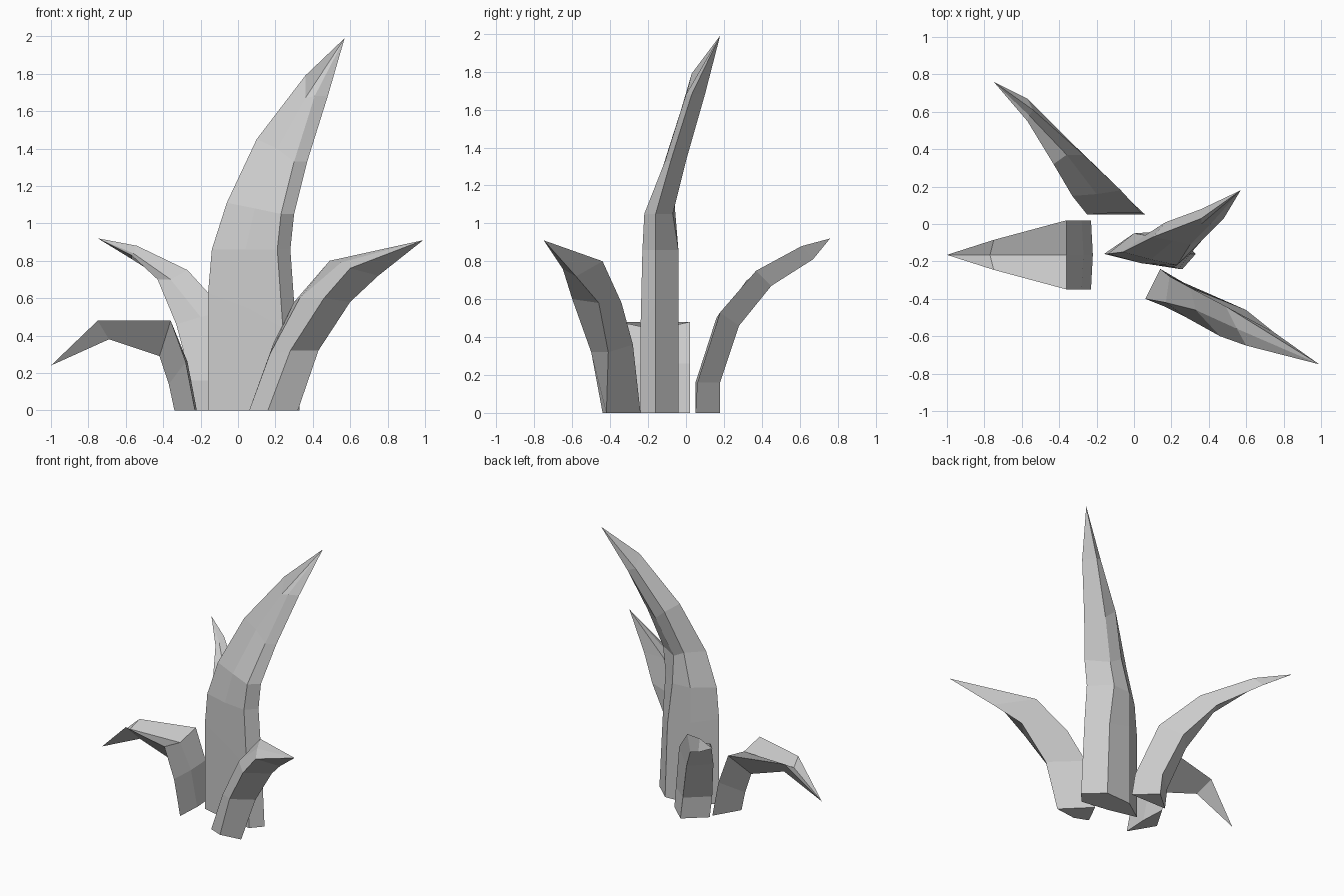
import bpy, bmesh


def leaf(name, ribs, tip):
    """Skin neighbouring lengthwise ribs into a closed blade ending in a point."""
    bm = bmesh.new()
    rows = [[bm.verts.new(p) for p in rib] for rib in ribs]
    end = bm.verts.new(tip)
    for a, b in zip(rows, rows[1:] + rows[:1]):
        for i in range(len(a) - 1):
            bm.faces.new((a[i], b[i], b[i + 1], a[i + 1]))
        bm.faces.new((a[-1], b[-1], end))
    bm.faces.new([r[0] for r in rows])
    bmesh.ops.recalc_face_normals(bm, faces=bm.faces[:])
    mesh = bpy.data.meshes.new(name)
    bm.to_mesh(mesh)
    bm.free()
    ob = bpy.data.objects.new(name, mesh)
    bpy.context.collection.objects.link(ob)
    return ob


# Tall centre leaf: outer edge, front fold, front edge, inner edge, back edge, back fold
leaf("tall_leaf", [
    [(-.16, -.16, 0), (-.16, -.16, .63), (-.14, -.16, .86), (-.06, -.15, 1.11), (.10, -.07, 1.45), (.36, .03, 1.79)],
    [(.05, -.21, 0), (.05, -.21, .55), (.04, -.21, .86), (.09, -.19, 1.08), (.21, -.09, 1.40), (.36, .00, 1.67)],
    [(.26, -.24, 0), (.24, -.24, .44), (.21, -.23, .86), (.23, -.22, 1.05), (.30, -.11, 1.33), (.41, .00, 1.68)],
    [(.33, -.16, 0), (.30, -.16, .58), (.28, -.16, .86), (.30, -.16, 1.05), (.37, -.08, 1.33), (.48, .03, 1.68)],
    [(.20, -.04, 0), (.18, -.04, .55), (.14, -.04, .86), (.15, -.07, 1.05), (.25, .00, 1.33), (.41, .10, 1.68)],
    [(.00, -.05, 0), (.00, -.05, .60), (.00, -.05, .86), (.06, -.06, 1.10), (.17, .01, 1.40), (.36, .08, 1.70)],
], (.57, .18, 1.99))

# Drooping left leaf, symmetric about y = -0.165: keel, edge, channel, mirrored edge
MID = -.165
edge = [(-.23, .185, 0), (-.28, .185, .26), (-.36, .185, .48), (-.75, .08, .48)]
leaf("left_leaf", [
    [(x, MID, z) for x, z in ((-.34, 0), (-.37, .14), (-.42, .29), (-.69, .38))],
    [(x, MID - w, z) for x, w, z in edge],
    [(x, MID, z) for x, z in ((-.22, 0), (-.27, .26), (-.36, .44), (-.77, .43))],
    [(x, MID + w, z) for x, w, z in edge],
], (-1, MID, .24))

# Back left leaf: keel, left edge, channel, right edge
leaf("back_leaf", [
    [(-.08, .18, 0), (-.10, .18, .16), (-.20, .28, .46), (-.35, .45, .67), (-.57, .67, .81)],
    [(-.23, .05, 0), (-.25, .05, .16), (-.33, .15, .46), (-.43, .32, .70), (-.57, .55, .83)],
    [(-.09, .05, 0), (-.11, .06, .16), (-.20, .16, .50), (-.36, .37, .70), (-.56, .58, .84)],
    [(.06, .05, 0), (.04, .06, .16), (-.07, .18, .53), (-.27, .37, .75), (-.54, .61, .88)],
], (-.75, .76, .92))

# Front right leaf: keel, front edge, channel, back edge
leaf("front_leaf", [
    [(.32, -.42, 0), (.43, -.41, .32), (.60, -.46, .58), (.75, -.58, .72)],
    [(.16, -.44, 0), (.28, -.50, .32), (.46, -.60, .60), (.60, -.65, .76)],
    [(.06, -.40, 0), (.17, -.42, .30), (.33, -.46, .60), (.55, -.56, .79)],
    [(.14, -.24, 0), (.19, -.28, .36), (.30, -.34, .58), (.49, -.44, .80)],
], (.99, -.75, .91))
